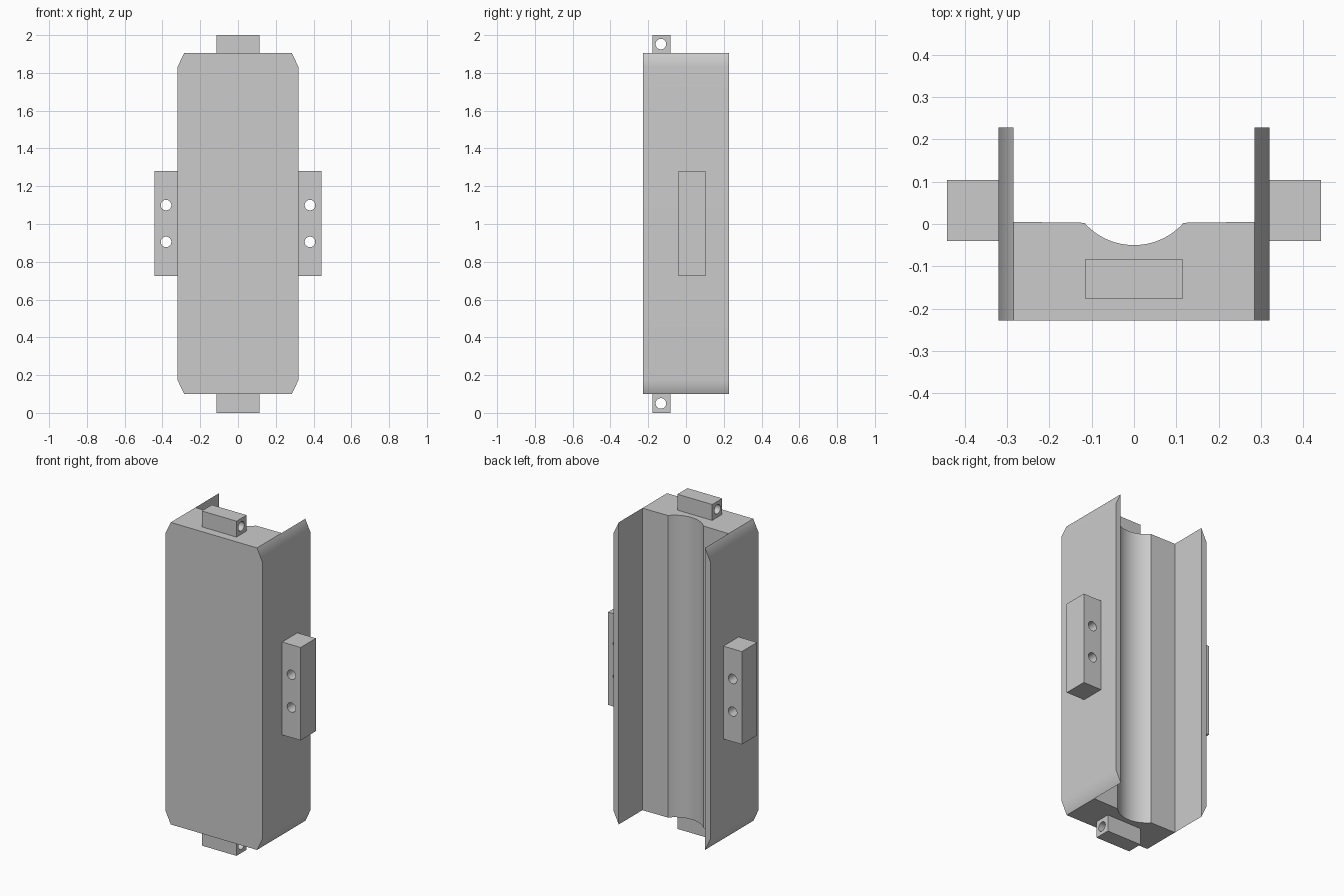
import bpy, bmesh, math

cube = bpy.data.objects.get("Cube")
if cube:
    bpy.data.objects.remove(cube, do_unlink=True)

grey = bpy.data.materials.new("plain_grey")
grey.use_nodes = True
colour = (0.6, 0.6, 0.6, 1)
grey.diffuse_color = colour
grey.node_tree.nodes["Principled BSDF"].inputs["Base Color"].default_value = colour


def prism(name, points, direction):
    """Sweep a closed outline along a direction."""
    bm = bmesh.new()
    face = bm.faces.new([bm.verts.new(p) for p in points])
    moved = bmesh.ops.extrude_face_region(bm, geom=[face])["geom"]
    bmesh.ops.translate(bm, vec=direction,
                        verts=[v for v in moved if isinstance(v, bmesh.types.BMVert)])
    bmesh.ops.recalc_face_normals(bm, faces=bm.faces)
    mesh = bpy.data.meshes.new(name)
    bm.to_mesh(mesh)
    bm.free()
    obj = bpy.data.objects.new(name, mesh)
    bpy.context.collection.objects.link(obj)
    mesh.materials.append(grey)
    return obj


def combine(obj, cutter, operation):
    mod = obj.modifiers.new("cut", "BOOLEAN")
    mod.object, mod.operation, mod.solver = cutter, operation, "EXACT"
    bpy.ops.object.select_all(action="DESELECT")
    obj.select_set(True)
    bpy.context.view_layer.objects.active = obj
    bpy.ops.object.modifier_apply(modifier=mod.name)
    bpy.data.objects.remove(cutter, do_unlink=True)


def smooth(obj):
    bpy.ops.object.select_all(action="DESELECT")
    obj.select_set(True)
    bpy.context.view_layer.objects.active = obj
    bpy.ops.object.shade_smooth_by_angle(angle=math.radians(30))


def lug(name, x, y, z, holes, axis):
    """Block spanning three ranges, drilled through along one axis."""
    outline = [(x[0], y[0], z[0]), (x[1], y[0], z[0]), (x[1], y[1], z[0]), (x[0], y[1], z[0])]
    obj = prism(name, outline, (0, 0, z[1] - z[0]))
    turn = (0, math.pi / 2, 0) if axis == "x" else (math.pi / 2, 0, 0)
    for centre in holes:
        bpy.ops.mesh.primitive_cylinder_add(vertices=32, radius=0.028, depth=1,
                                            location=centre, rotation=turn)
        drill = bpy.context.object
        drill.hide_render = True
        drill.data.materials.append(grey)
        combine(obj, drill, "DIFFERENCE")
    smooth(obj)


# Channel body: block with a round groove at the back and two side flanges
outer, inner, front, back, ledge = 0.32, 0.285, -0.228, 0.228, 0.005
radius, centre_y = 0.157, 0.107
half = math.asin(0.1175 / radius)
groove = [(radius * math.sin(a), centre_y - radius * math.cos(a))
          for a in (half - 2 * half * i / 24 for i in range(25))]
section = [(-outer, front), (outer, front), (outer, back), (inner, back), (inner, ledge),
           *groove, (-inner, ledge), (-inner, back), (-outer, back)]
body = prism("channel_body", [(x, y, 0.1) for x, y in section], (0, 0, 1.805))

# Clip the four long corners
low, high, cut = 0.1, 1.905, 0.073
ends = [(outer + 0.1, low + cut + 0.2086), (inner, low), (inner, low - 0.1)]
for side in (-1, 1):
    for end in (-1, 1):
        tri = [(inner, low), (outer, low + cut), (outer + 0.035, low + 2 * cut),
               (outer + 0.035, low - cut), (inner - 0.035, low - cut)]
        pts = [(side * x, -0.5, z if end < 0 else low + high - z) for x, z in tri]
        cutter = prism("corner_cutter", pts, (0, 1, 0))
        cutter.hide_render = True
        combine(body, cutter, "DIFFERENCE")
smooth(body)
weighted = body.modifiers.new("weighted_normals", "WEIGHTED_NORMAL")
weighted.keep_sharp = True

# Drilled lugs on the ends
for name, z in (("bottom_lug", (0.0, 0.1)), ("top_lug", (1.905, 2.0))):
    lug(name, (-0.115, 0.115), (-0.178, -0.083), z, [(0, -0.133, sum(z) / 2)], "x")

# Drilled lugs on the sides
for name, s in (("left_lug", 1), ("right_lug", -1)):
    lug(name, sorted((s * outer, s * 0.442)), (-0.04, 0.104), (0.725, 1.28),
        [(s * 0.381, 0, 0.905), (s * 0.381, 0, 1.1)], "y")
